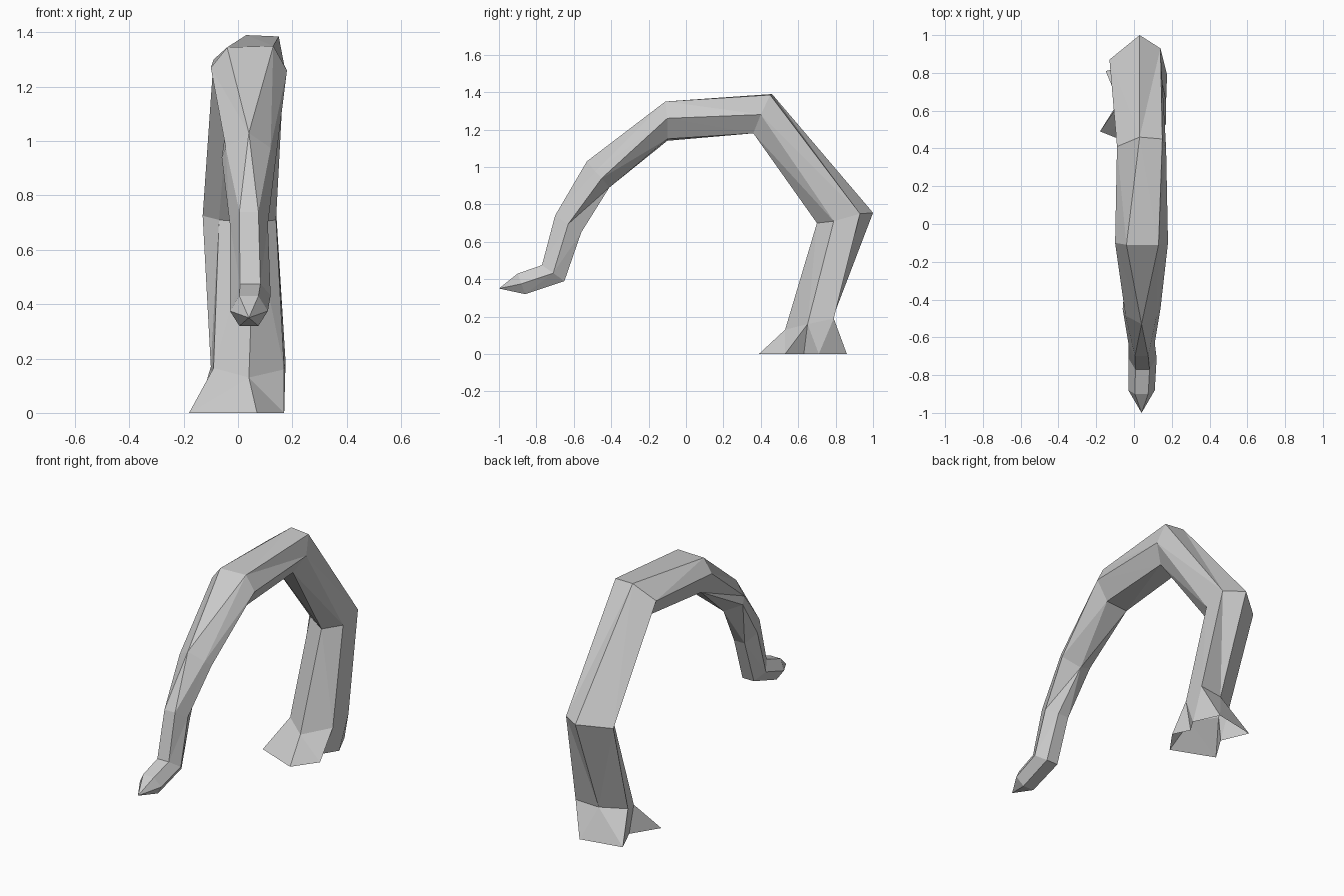
import bpy, bmesh
from math import cos, sin, radians

if "Cube" in bpy.data.objects:
    bpy.data.objects.remove(bpy.data.objects["Cube"])

# Regular six-sided sections: outer (y, z), inner (y, z), x min, x max, phase
# phase 0 puts a corner on the outer side, -30 puts a flat there
SECTIONS = [
    ((-0.90, 0.43), (-0.86, 0.32), -0.03, 0.11, -30),
    ((-0.77, 0.475), (-0.65, 0.39), -0.03, 0.12, -30),
    ((-0.70, 0.74), (-0.56, 0.65), -0.03, 0.11, -30),
]
# Irregular sections as corners from the outer side: bend, brow, crest, knee, ankle
BEND = [(0.04, -0.53, 1.03), (0.12, -0.485, 0.975), (0.14, -0.45, 0.94),
        (0.04, -0.41, 0.89), (-0.06, -0.45, 0.94), (-0.045, -0.485, 0.975)]
BROW = [(-0.04, -0.11, 1.345), (0.13, -0.11, 1.35), (0.18, -0.10, 1.26),
        (0.11, -0.10, 1.15), (-0.03, -0.10, 1.14), (-0.10, -0.10, 1.27)]
CREST = [(0.03, 0.46, 1.39), (0.15, 0.45, 1.385), (0.17, 0.40, 1.28),
         (0.11, 0.36, 1.18), (-0.03, 0.37, 1.19), (-0.09, 0.41, 1.30)]
KNEE = [(0.03, 1.00, 0.755), (0.14, 0.93, 0.75), (0.14, 0.79, 0.71),
        (0.06, 0.70, 0.70), (-0.07, 0.78, 0.71), (-0.13, 0.87, 0.725)]
ANKLE = [(0.03, 0.78, 0.18), (0.175, 0.79, 0.19), (0.17, 0.65, 0.16),
         (0.04, 0.53, 0.13), (-0.09, 0.62, 0.165), (-0.10, 0.69, 0.17)]
# Ground outline of the splayed foot, from the back clockwise towards +x
FOOT = [(0.10, 0.86), (0.17, 0.71), (0.12, 0.63), (0.17, 0.53),
        (0.07, 0.39), (-0.18, 0.49), (-0.08, 0.65), (-0.15, 0.81)]


def section(bm, outer, inner, x0, x1, phase):
    """Ring of six corners stretched to fill the given extents."""
    ang = [radians(60 * k + phase) for k in range(6)]
    mv = max(cos(a) for a in ang)
    mu = max(sin(a) for a in ang)
    pts = []
    for a in ang:
        t = 0.5 + 0.5 * cos(a) / mv
        x = (x0 + x1) / 2 + (x1 - x0) / 2 * sin(a) / mu
        pts.append(bm.verts.new((x, inner[0] + t * (outer[0] - inner[0]),
                                 inner[1] + t * (outer[1] - inner[1]))))
    return pts


bm = bmesh.new()
rings = [section(bm, *s) for s in SECTIONS]
rings += [[bm.verts.new(p) for p in r] for r in (BEND, BROW, CREST, KNEE, ANKLE)]

# Pointed tip
tip = bm.verts.new((0.04, -1.0, 0.35))
for k in range(6):
    bm.faces.new((tip, rings[0][k], rings[0][(k + 1) % 6]))

# Bent trunk
for a, b in zip(rings, rings[1:]):
    for k in range(6):
        j = (k + 1) % 6
        bm.faces.new((a[k], b[k], b[j], a[j]))

# Splayed foot, open underneath: each ankle corner reaches its ground points
q = rings[-1]
g = [bm.verts.new((x, y, 0)) for x, y in FOOT]
links = [[7, 0], [0, 1], [1, 2, 3], [3, 4, 5], [5, 6], [6, 7]]
for k, span in enumerate(links):
    for i, j in zip(span, span[1:]):
        bm.faces.new((q[k], g[i], g[j]))
    bm.faces.new((q[k], g[span[-1]], q[(k + 1) % 6]))

bmesh.ops.recalc_face_normals(bm, faces=bm.faces)
bmesh.ops.triangulate(bm, faces=[f for f in bm.faces if len(f.verts) == 4])
mesh = bpy.data.meshes.new("arched_trunk")
bm.to_mesh(mesh)
bm.free()
bpy.context.collection.objects.link(bpy.data.objects.new("arched_trunk", mesh))
